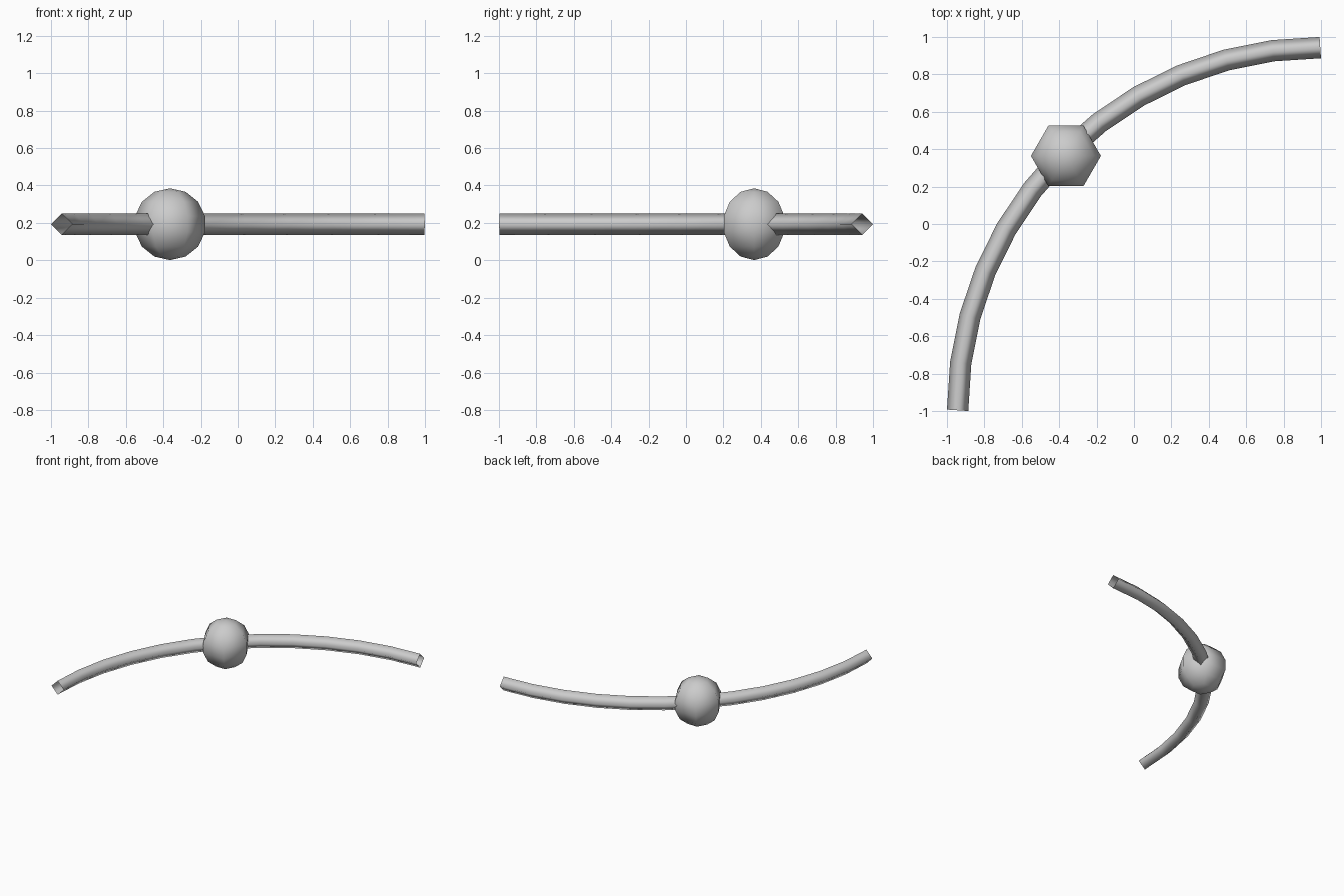
import bpy, bmesh
from math import sin, cos, pi, radians
from mathutils import Vector

cube = bpy.data.objects.get("Cube")
if cube:
    bpy.data.objects.remove(cube, do_unlink=True)

grey = bpy.data.materials.new("light grey")
grey.use_nodes = True
colour = (0.6, 0.6, 0.6, 1)
grey.diffuse_color = colour
grey.node_tree.nodes["Principled BSDF"].inputs["Base Color"].default_value = colour

HEIGHT = 0.193


def skin(name, rings, closed_tips=False):
    """Join rings of points into a smooth surface; single-point rings make tips."""
    bm = bmesh.new()
    loops = [[bm.verts.new(p) for p in ring] for ring in rings]
    for a, b in zip(loops, loops[1:]):
        n = max(len(a), len(b))
        for i in range(n):
            j = (i + 1) % n
            corners = [a[i % len(a)], a[j % len(a)], b[j % len(b)], b[i % len(b)]]
            bm.faces.new(list(dict.fromkeys(corners)))
    bmesh.ops.recalc_face_normals(bm, faces=bm.faces)
    for f in bm.faces:
        f.smooth = True
    mesh = bpy.data.meshes.new(name)
    bm.to_mesh(mesh)
    bm.free()
    mesh.materials.append(grey)
    obj = bpy.data.objects.new(name, mesh)
    bpy.context.collection.objects.link(obj)
    return obj


# Curved bar: open four-sided tube along a quarter circle
STEPS, BEND, TUBE = 12, 1.939, 0.057
centre = Vector((0.996, -0.996, HEIGHT))
step = pi / 2 / STEPS
bar_rings = []
for k in range(STEPS + 1):
    angle = pi / 2 + k * step
    # end rings are square to their end segments
    tilt = angle + (step / 2 if k == 0 else -step / 2 if k == STEPS else 0)
    out = Vector((cos(tilt), sin(tilt), 0))
    point = centre + BEND * Vector((cos(angle), sin(angle), 0))
    up = Vector((0, 0, 1))
    bar_rings.append([point + TUBE * d for d in (out, up, -out, -up)])
skin("curved_bar", bar_rings)

# Bead: six-sided ball with seven bands
SIDES, BANDS, BALL = 6, 7, 0.192
bead_rings = []
for k in range(BANDS + 1):
    polar = pi * k / BANDS
    r, z = BALL * sin(polar), BALL * cos(polar)
    count = 1 if k in (0, BANDS) else SIDES
    bead_rings.append([(r * cos(2 * pi * i / SIDES) if count > 1 else 0,
                        r * sin(2 * pi * i / SIDES) if count > 1 else 0, z)
                       for i in range(count)])
bead = skin("bead", bead_rings)
bead.location = (-0.364, 0.364, HEIGHT)
